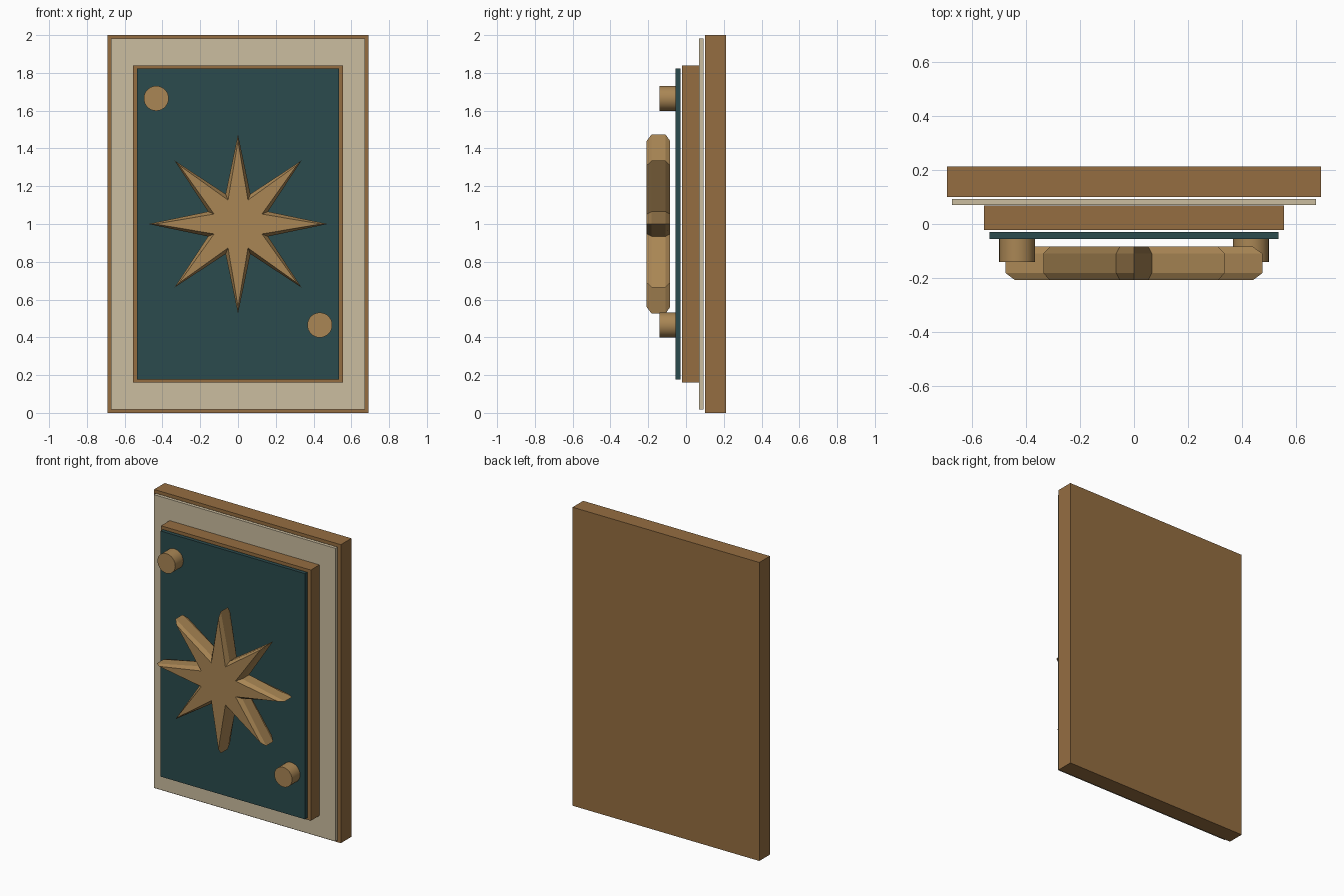
import bpy, bmesh, math
from mathutils import Matrix

if "Cube" in bpy.data.objects:
    bpy.data.objects.remove(bpy.data.objects["Cube"])


def material(name, rgb):
    m = bpy.data.materials.new(name)
    m.diffuse_color = (*rgb, 1)
    m.use_nodes = True
    m.node_tree.nodes["Principled BSDF"].inputs["Base Color"].default_value = m.diffuse_color
    return m


WOOD = material("wood", (0.30, 0.155, 0.053))
CREAM = material("cream", (0.60, 0.51, 0.35))
TEAL = material("teal", (0.024, 0.070, 0.075))
GOLD = material("gold", (0.40, 0.24, 0.09))


def finish(name, bm, mat):
    bmesh.ops.recalc_face_normals(bm, faces=bm.faces)
    mesh = bpy.data.meshes.new(name)
    bm.to_mesh(mesh)
    bm.free()
    mesh.materials.append(mat)
    ob = bpy.data.objects.new(name, mesh)
    bpy.context.collection.objects.link(ob)
    return ob


def panel(name, half_w, half_h, y0, y1, mat):
    bm = bmesh.new()
    bmesh.ops.create_cube(bm, size=1, matrix=Matrix.Diagonal((2 * half_w, y1 - y0, 2 * half_h, 1)))
    finish(name, bm, mat).location = (0, (y0 + y1) / 2, 1)


# Layered boards, back to front
panel("back_board", 0.692, 1.0, 0.10, 0.212, WOOD)
panel("cream_sheet", 0.673, 0.982, 0.07, 0.092, CREAM)
panel("inner_board", 0.555, 0.84, -0.022, 0.069, WOOD)
panel("teal_panel", 0.535, 0.823, -0.055, -0.03, TEAL)

# Round studs in opposite corners
for name, x, z in (("upper_stud", -0.433, 1.665), ("lower_stud", 0.433, 0.465)):
    bm = bmesh.new()
    bmesh.ops.create_cone(bm, cap_ends=True, segments=32, radius1=0.066, radius2=0.066,
                          depth=0.085, matrix=Matrix.Rotation(math.pi / 2, 4, 'X'))
    ob = finish(name, bm, GOLD)
    ob.location = (x, -0.0975, z)
    bpy.ops.object.select_all(action='DESELECT')
    ob.select_set(True)
    bpy.context.view_layer.objects.active = ob
    bpy.ops.object.shade_smooth_by_angle(angle=math.radians(40))

# Eight-pointed star with chamfered edges: rings of (y, tip radius, valley radius)
bm = bmesh.new()
rings = []
for y, tip, valley in ((-0.208, 0.44, 0.137), (-0.182, 0.475, 0.172),
                       (-0.109, 0.475, 0.172), (-0.084, 0.44, 0.137)):
    ring = []
    for i in range(16):
        r, a = (valley if i % 2 else tip), i * math.pi / 8
        ring.append(bm.verts.new((r * math.cos(a), y, 1 + r * math.sin(a))))
    rings.append(ring)
for a, b in zip(rings, rings[1:]):
    for i in range(16):
        j = (i + 1) % 16
        bm.faces.new((a[i], a[j], b[j], b[i]))
bm.faces.new(rings[0])
bm.faces.new(rings[-1][::-1])
finish("star", bm, GOLD)
